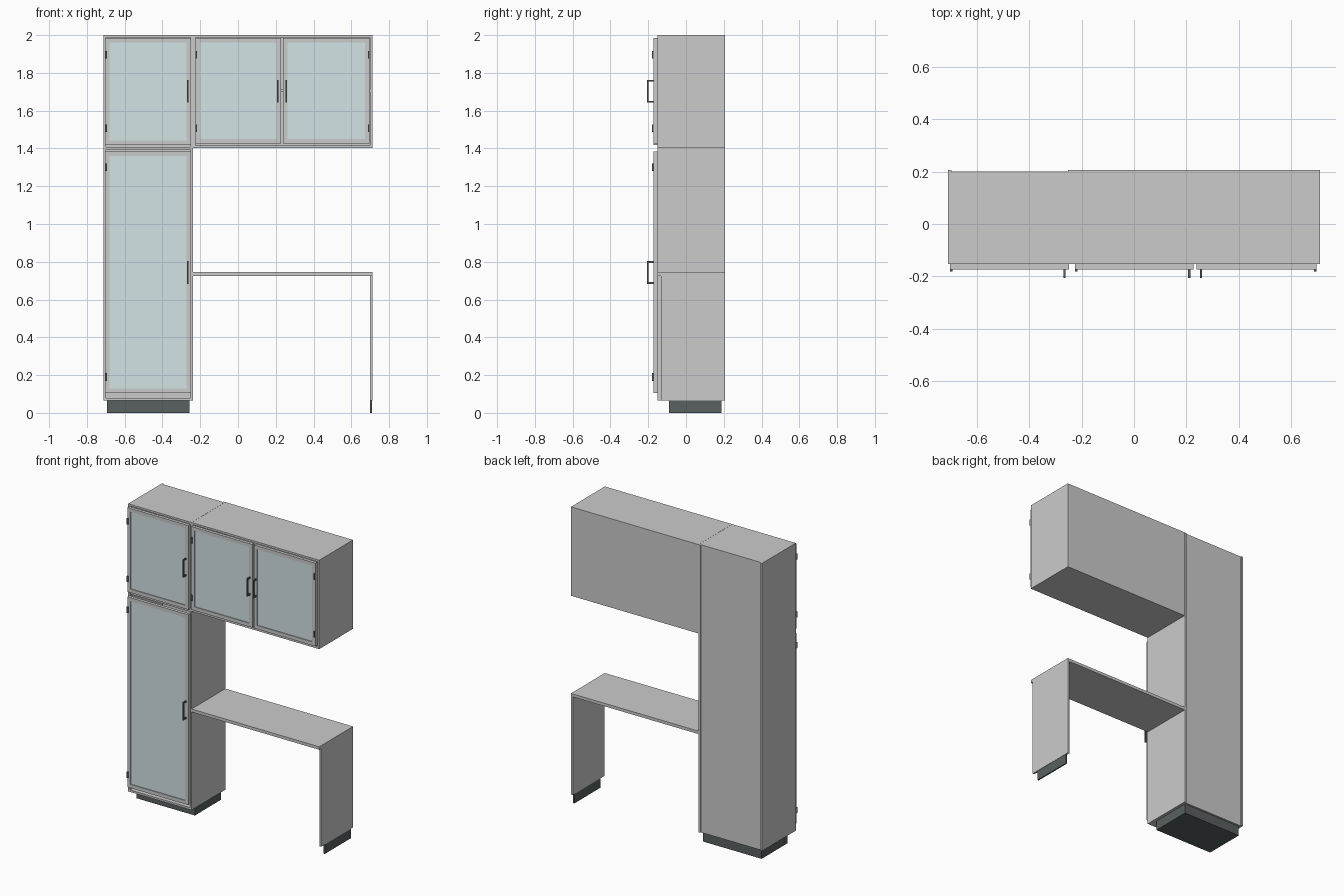
import bpy, bmesh

if "Cube" in bpy.data.objects:
    bpy.data.objects.remove(bpy.data.objects["Cube"])


def material(name, color):
    m = bpy.data.materials.new(name)
    m.diffuse_color = (*color, 1)
    m.use_nodes = True
    m.node_tree.nodes["Principled BSDF"].inputs["Base Color"].default_value = m.diffuse_color
    return m


GLASS = material("pale_glass", (0.65, 0.77, 0.79))
DARK = material("dark_metal", (0.10, 0.115, 0.12))


def boxes(name, parts, mat=None):
    """One object from a list of (x0, x1, y0, y1, z0, z1) boxes."""
    bm = bmesh.new()
    for x0, x1, y0, y1, z0, z1 in parts:
        verts = bmesh.ops.create_cube(bm, size=1)["verts"]
        for v in verts:
            v.co.x = x1 if v.co.x > 0 else x0
            v.co.y = y1 if v.co.y > 0 else y0
            v.co.z = z1 if v.co.z > 0 else z0
    me = bpy.data.meshes.new(name)
    bm.to_mesh(me)
    bm.free()
    if mat:
        me.materials.append(mat)
    ob = bpy.data.objects.new(name, me)
    bpy.context.collection.objects.link(ob)
    return ob


T = 0.013                       # board thickness
F, B = -0.152, 0.207            # carcass front and back
DF = -0.173                     # door front
L, M, R = -0.711, -0.239, 0.711  # left end, cabinet joint, right end


def carcass(name, x0, x1, z0, z1, back_inset):
    yb = B - back_inset
    boxes(name + "_sides", [(x0, x0 + T, F, B, z0, z1), (x1 - T, x1, F, B, z0, z1)])
    boxes(name + "_top_and_bottom", [(x0 + T, x1 - T, F, yb - 0.006, z, z + T)
                                     for z in (z0, z1 - T)])
    boxes(name + "_back", [(x0 + T, x1 - T, yb - 0.006, yb, z0, z1)])


def shelf(name, x0, x1, z):
    boxes(name, [(x0 + T, x1 - T, F + 0.004, B - 0.016, z, z + T)])


def door(name, x0, x1, z0, z1, handle_right, handle_z, hinge_zs):
    w = 0.024
    # frame of two stiles and two rails
    boxes(name + "_frame", [
        (x0, x0 + w, DF, F, z0, z1), (x1 - w, x1, DF, F, z0, z1),
        (x0 + w, x1 - w, DF, F, z0, z0 + w), (x0 + w, x1 - w, DF, F, z1 - w, z1)])
    # glass pane
    boxes(name + "_glass", [(x0 + w, x1 - w, DF + 0.006, F - 0.006, z0 + w, z1 - w)], GLASS)
    # bow handle
    hx = x1 - 0.017 if handle_right else x0 + 0.017
    a, b, t = hx - 0.004, hx + 0.004, 0.009
    h0, h1 = handle_z - 0.06, handle_z + 0.06
    boxes(name + "_handle", [
        (a, b, -0.207, -0.207 + t, h0, h1),
        (a, b, -0.207 + t, DF, h0, h0 + t), (a, b, -0.207 + t, DF, h1 - t, h1)], DARK)
    # hinges on the opposite edge
    gx = x0 + 0.005 if handle_right else x1 - 0.005
    boxes(name + "_hinges", [(gx - 0.005, gx + 0.005, -0.181, DF, z - 0.02, z + 0.02)
                             for z in hinge_zs], DARK)


# tall cabinet
carcass("tall_cabinet", L, M, 0.065, 2.0, 0.007)
shelf("tall_cabinet_divider", L, M, 1.394)
for i, z in enumerate((0.40, 0.73, 1.06, 1.70)):
    shelf(f"tall_cabinet_shelf_{i + 1}", L, M, z)
boxes("tall_cabinet_plinth", [(-0.694, -0.258, -0.09, 0.187, 0, 0.075)], DARK)

# wall cabinet
carcass("wall_cabinet", M + 0.001, R, 1.402, 2.0, 0)
shelf("wall_cabinet_shelf", M, R, 1.70)

# doors
upper = (1.895, 1.507)
door("lower_tall_door", -0.703, -0.248, 0.104, 1.384, True, 0.743, (1.30, 0.19))
door("upper_tall_door", -0.703, -0.248, 1.418, 1.985, True, 1.703, upper)
door("wall_left_door", -0.226, 0.228, 1.425, 1.985, True, 1.703, upper)
door("wall_right_door", 0.239, 0.697, 1.425, 1.985, False, 1.703, upper)

# desk
boxes("desk_top", [(M, R, F, B, 0.725, 0.745)])
boxes("desk_leg", [(R - T, R, -0.133, B, 0.065, 0.725)])
boxes("desk_leg_plinth", [(R - T + 0.002, R - 0.002, -0.09, 0.187, 0, 0.065)], DARK)
